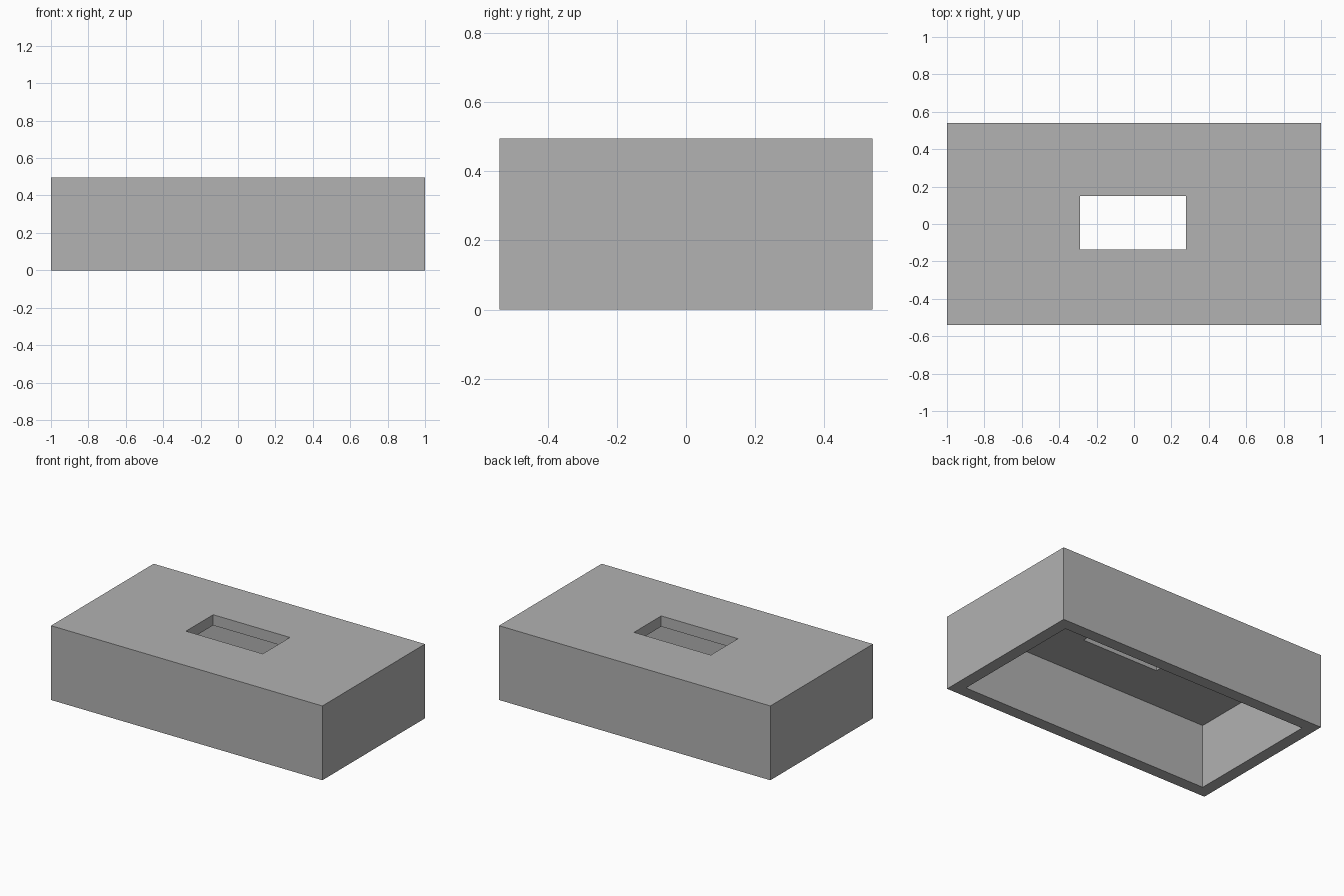
import bpy
import bmesh

# Remove the default cube
cube = bpy.data.objects.get("Cube")
if cube:
    bpy.data.objects.remove(cube, do_unlink=True)

# Overall sizes
HALF_X, HALF_Y, HEIGHT = 1.0, 0.54, 0.495
WALL, TOP = 0.08, 0.071
HOLE_X, HOLE_Y = 0.283, 0.143
HOLE_CENTRE = (-0.005, 0.007)

# Plain grey material
grey = bpy.data.materials.new("plain_grey")
grey.use_nodes = True
colour = (0.445, 0.445, 0.445, 1.0)
grey.diffuse_color = colour
shader = next(n for n in grey.node_tree.nodes if n.type == "BSDF_PRINCIPLED")
shader.inputs["Base Color"].default_value = colour


def ring(bm, hx, hy, z, centre=(0, 0)):
    """Four corners of a level rectangle, counter-clockwise from above."""
    corners = ((-1, -1), (1, -1), (1, 1), (-1, 1))
    return [bm.verts.new((centre[0] + sx * hx, centre[1] + sy * hy, z))
            for sx, sy in corners]


# Hollow cover: rectangles joined in a closed loop, open underneath, slot on top
bm = bmesh.new()
ceiling = HEIGHT - TOP
rings = [
    ring(bm, HOLE_X, HOLE_Y, HEIGHT, HOLE_CENTRE),
    ring(bm, HALF_X, HALF_Y, HEIGHT),
    ring(bm, HALF_X, HALF_Y, 0),
    ring(bm, HALF_X - WALL, HALF_Y - WALL, 0),
    ring(bm, HALF_X - WALL, HALF_Y - WALL, ceiling),
    ring(bm, HOLE_X, HOLE_Y, ceiling, HOLE_CENTRE),
]
for a, b in zip(rings, rings[1:] + rings[:1]):
    for i in range(4):
        j = (i + 1) % 4
        bm.faces.new((a[i], b[i], b[j], a[j]))
bmesh.ops.recalc_face_normals(bm, faces=bm.faces)

mesh = bpy.data.meshes.new("hollow_cover")
bm.to_mesh(mesh)
bm.free()
mesh.materials.append(grey)
cover = bpy.data.objects.new("hollow_cover", mesh)
bpy.context.collection.objects.link(cover)
